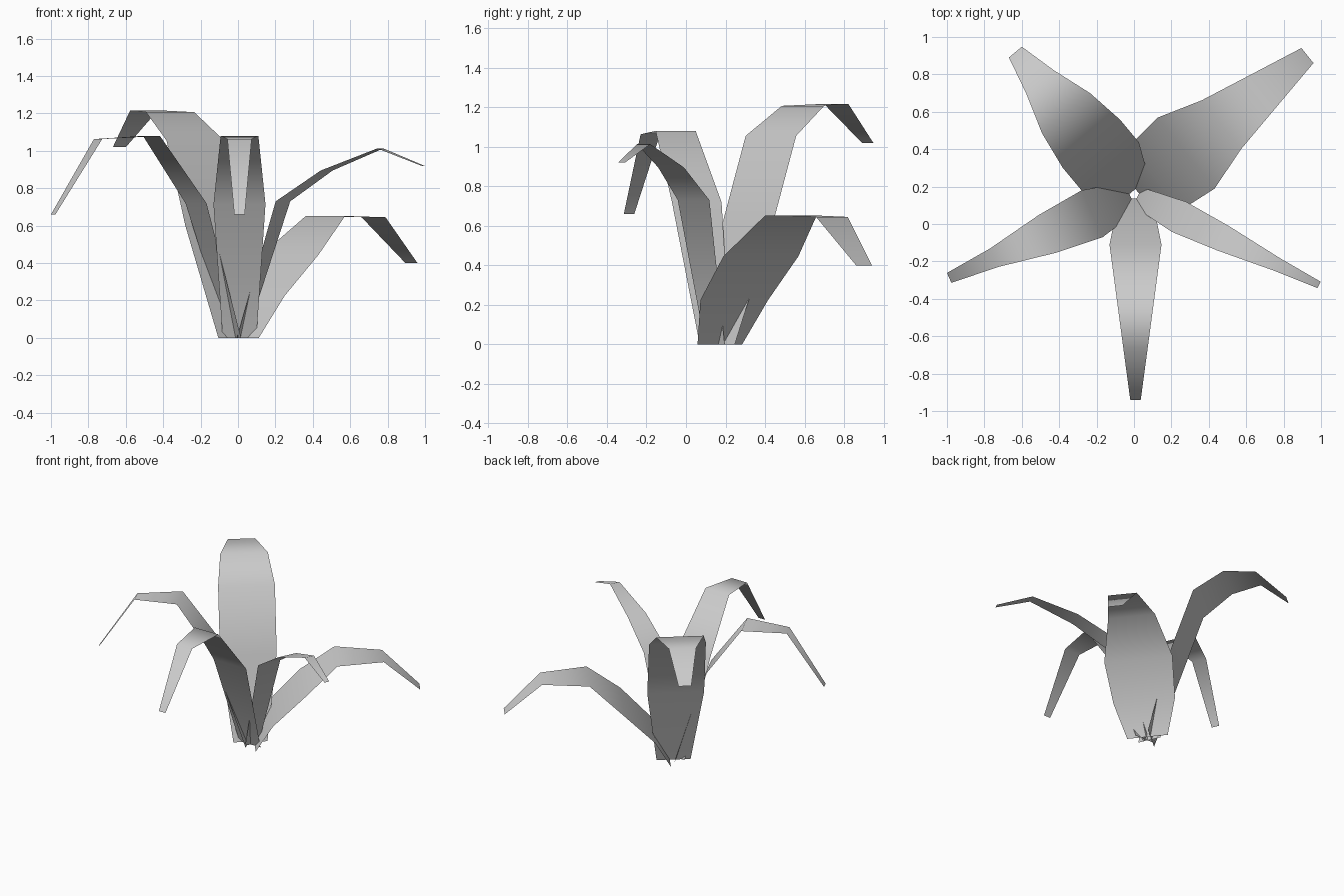
import bpy
import math

ORIGIN_X, ORIGIN_Y = 0.0, 0.155


def leaf(name, angle, stations, shift=0.0):
    """Arching ribbon; stations are (distance out, height, width)."""
    a = math.radians(angle)
    dx, dy = math.cos(a), math.sin(a)
    verts = []
    for r, z, w in stations:
        for side in (-1, 1):
            s = side * w / 2 + shift
            verts.append((ORIGIN_X + dx * r - dy * s,
                          ORIGIN_Y + dy * r + dx * s, z))
    # quads wound so that the upper surface faces up
    faces = [(2 * i, 2 * i + 2, 2 * i + 3, 2 * i + 1)
             for i in range(len(stations) - 1)]
    mesh = bpy.data.meshes.new(name)
    mesh.from_pydata(verts, [], faces)
    for p in mesh.polygons:
        p.use_smooth = True
    ob = bpy.data.objects.new(name, mesh)
    bpy.context.collection.objects.link(ob)
    return ob


# broad low leaf, back right
leaf("back_right_leaf", 38.8,
     [(.026, 0, .29), (.143, .225, .44), (.357, .445, .487),
      (.60, .652, .335), (.93, .645, .205), (1.19, .40, .103)])

# broad tall leaf, back left
leaf("back_left_leaf", 129.7,
     [(.02, 0, .24), (.20, .60, .40), (.357, 1.055, .40),
      (.568, 1.207, .335), (.786, 1.217, .193), (.993, 1.02, .09)])

# narrow drooping leaf, left
leaf("left_leaf", 204.15,
     [(.02, 0, .17), (.246, .72, .275), (.507, 1.08, .222),
      (.82, 1.063, .108), (1.083, .66, .058)])

# narrow drooping leaf, front
leaf("front_leaf", 270,
     [(.02, 0, .18), (.265, .715, .278), (.55, 1.08, .202),
      (.82, 1.063, .13), (1.095, .66, .056)], shift=0.008)

# slender spreading leaf, right
leaf("right_leaf", -25.9,
     [(.02, 0, .11), (.267, .73, .178), (.527, .895, .145),
      (.846, 1.013, .075), (1.10, .92, .038)])
